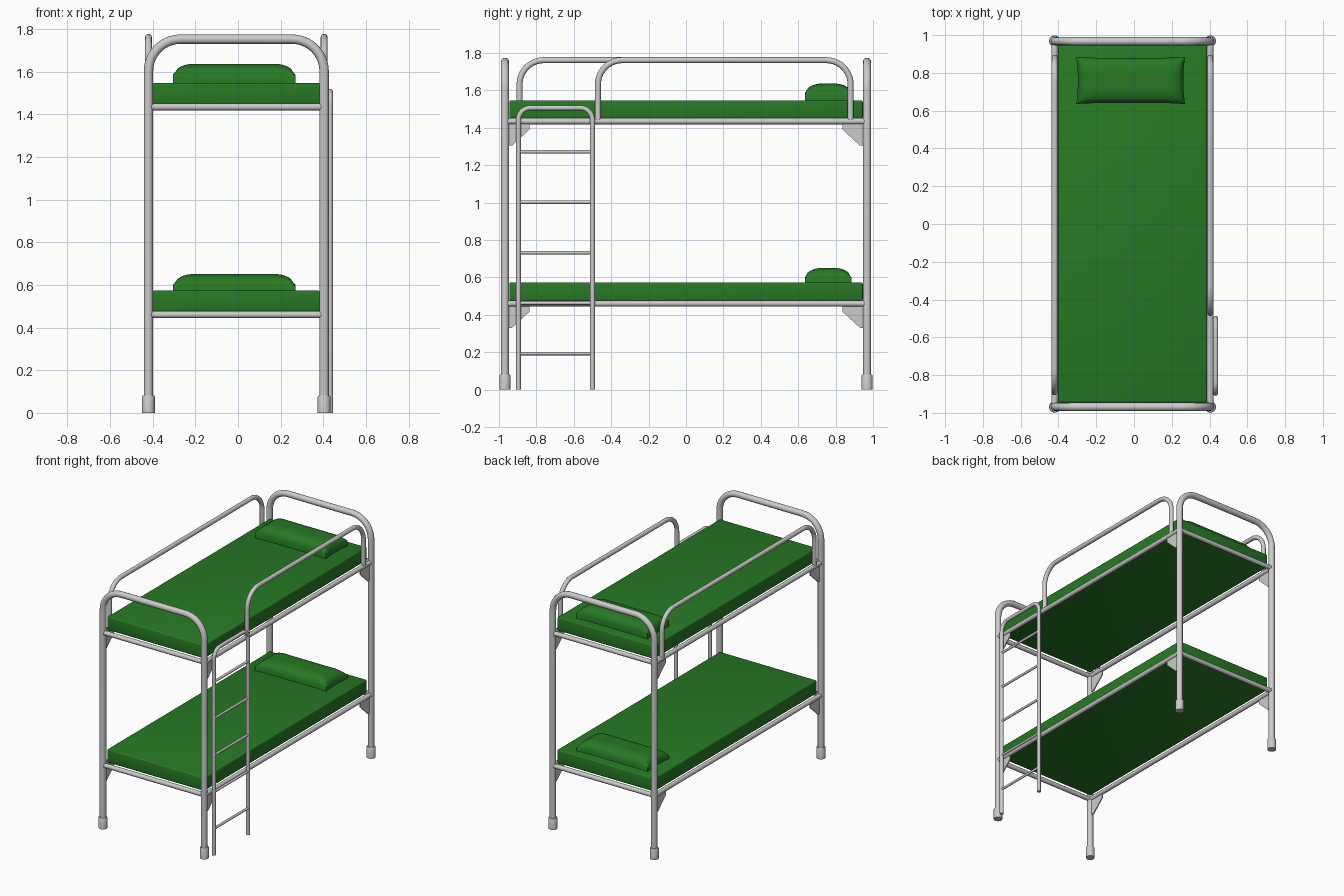
import bpy, bmesh, math
from mathutils import Vector

if "Cube" in bpy.data.objects:
    bpy.data.objects.remove(bpy.data.objects["Cube"])

XL, XR, YP = -0.42, 0.404, 0.968      # post centres
CX = (XL + XR) / 2
LEVELS = {"upper": 1.435, "lower": 0.461}

green = bpy.data.materials.new("green_fabric")
green.diffuse_color = (0.02, 0.19, 0.018, 1)
green.use_nodes = True
green.node_tree.nodes["Principled BSDF"].inputs["Base Color"].default_value = green.diffuse_color


def finish(name, mesh, mat=None, angle=40):
    ob = bpy.data.objects.new(name, mesh)
    bpy.context.collection.objects.link(ob)
    if mat:
        mesh.materials.append(mat)
    bpy.ops.object.select_all(action='DESELECT')
    ob.select_set(True)
    bpy.context.view_layer.objects.active = ob
    bpy.ops.object.shade_smooth_by_angle(angle=math.radians(angle))
    return ob


def tube(name, points, r):
    """Round tube along a path, made with a bevelled curve."""
    cu = bpy.data.curves.new(name, 'CURVE')
    cu.dimensions = '3D'
    cu.bevel_depth, cu.bevel_resolution, cu.use_fill_caps = r, 4, True
    sp = cu.splines.new('POLY')
    sp.points.add(len(points) - 1)
    for p, co in zip(sp.points, points):
        p.co = (*co, 1)
    tmp = bpy.data.objects.new("tmp", cu)
    bpy.context.collection.objects.link(tmp)
    bpy.context.view_layer.update()
    mesh = bpy.data.meshes.new_from_object(
        tmp.evaluated_get(bpy.context.evaluated_depsgraph_get()))
    mesh.materials.clear()
    bpy.data.objects.remove(tmp)
    return finish(name, mesh)


def hoop(name, a, b, z0, z1, rad, r):
    """Upside-down U between ground points a and b with rounded corners."""
    a, b = Vector((*a, 0)), Vector((*b, 0))
    d, up = (b - a).normalized(), Vector((0, 0, 1))
    pts, n = [a + up * z0], 10
    for base, s in ((a, 1), (b, -1)):
        arc = [base + d * s * rad * (1 - math.cos(t)) + up * (z1 - rad + rad * math.sin(t))
               for t in (i * math.pi / 2 / n for i in range(n + 1))]
        pts += arc if s == 1 else arc[::-1]
    return tube(name, pts + [b + up * z0], r)


def foot(name, x, y):
    bm = bmesh.new()
    prof = [(0.030, 0), (0.030, 0.075), (0.027, 0.081), (0.020, 0.081)]
    rings = [[bm.verts.new((x + r * math.cos(t), y + r * math.sin(t), z))
              for t in (k * math.tau / 20 for k in range(20))] for r, z in prof]
    for lo, hi in zip(rings, rings[1:]):
        for k in range(20):
            j = (k + 1) % 20
            bm.faces.new((lo[k], lo[j], hi[j], hi[k]))
    bm.faces.new(rings[0][::-1])
    bm.faces.new(rings[-1])
    mesh = bpy.data.meshes.new(name)
    bm.to_mesh(mesh)
    finish(name, mesh)


def gusset(name, x, sy, z):
    """Thin corner plate under the side rail."""
    bm = bmesh.new()
    prof = [(0.965, z), (0.965, z - 0.13), (0.93, z - 0.13), (0.838, z - 0.045), (0.838, z)]
    f = bm.faces.new([bm.verts.new((x - 0.004, sy * y, zz)) for y, zz in prof])
    ext = bmesh.ops.extrude_face_region(bm, geom=[f])
    bmesh.ops.translate(bm, vec=(0.008, 0, 0),
                        verts=[v for v in ext["geom"] if isinstance(v, bmesh.types.BMVert)])
    bmesh.ops.recalc_face_normals(bm, faces=bm.faces)
    mesh = bpy.data.meshes.new(name)
    bm.to_mesh(mesh)
    finish(name, mesh)


def mattress(name, z0, z1):
    bm = bmesh.new()
    bmesh.ops.create_cube(bm, size=1)
    for v in bm.verts:
        v.co = (CX + v.co.x * 0.79, v.co.y * 1.89, (z0 + z1) / 2 + v.co.z * (z1 - z0))
    bmesh.ops.bevel(bm, geom=bm.edges[:], offset=0.009, segments=3, profile=0.5, affect='EDGES')
    mesh = bpy.data.meshes.new(name)
    bm.to_mesh(mesh)
    finish(name, mesh, green)


def pillow(name, z0):
    hx, hy = 0.288, 0.125
    bm = bmesh.new()
    bmesh.ops.create_grid(bm, x_segments=40, y_segments=20, size=1)
    ext = bmesh.ops.extrude_face_region(bm, geom=bm.faces[:])
    top = {v for v in ext["geom"] if isinstance(v, bmesh.types.BMVert)}

    def puff(d):
        return math.sqrt(1 - (1 - min(max(d, 0) / 0.09, 1)) ** 2)

    for v in bm.verts:
        u, w = v.co.x, v.co.y
        # pinched outline: corners stick out a little
        x = u * (hx - 0.009 * (1 - w * w))
        y = w * (hy - 0.006 * (1 - u ** 4))
        h = 0.042 + 0.05 * puff(hx * (1 - abs(u))) * puff(hy * (1 - abs(w))) if v in top else -0.002
        v.co = (-0.018 + x, 0.76 + y, z0 + h)
    bmesh.ops.recalc_face_normals(bm, faces=bm.faces)
    mesh = bpy.data.meshes.new(name)
    bm.to_mesh(mesh)
    finish(name, mesh, green, 50)


# End frames: posts and head/foot arch in one bent tube
for s, end in ((-1, "front"), (1, "back")):
    hoop(f"{end}_end_frame", (XL, s * YP), (XR, s * YP), 0.02, 1.753, 0.15, 0.022)
    for x, side in ((XL, "left"), (XR, "right")):
        foot(f"{end}_{side}_foot_cap", x, s * YP)

# Bunks: rails, gussets, mattress and pillow
for lvl, z in LEVELS.items():
    for x, side in ((XL, "left"), (XR, "right")):
        tube(f"{lvl}_{side}_rail", [(x, -YP, z), (x, YP, z)], 0.0165)
        for s, end in ((-1, "front"), (1, "back")):
            gusset(f"{lvl}_{side}_{end}_gusset", x, s, z)
    for s, end in ((-1, "front"), (1, "back")):
        tube(f"{lvl}_{end}_cross_rail", [(XL, s * YP, z), (XR, s * YP, z)], 0.0165)
    mattress(f"{lvl}_mattress", z + 0.012, z + 0.112)
    pillow(f"{lvl}_pillow", z + 0.11 - (0.012 if lvl == "lower" else 0))

# Guard rails on the upper bunk
hoop("left_guard_rail", (XL, -0.89), (XL, 0.88), 1.435, 1.762, 0.13, 0.016)
hoop("right_guard_rail", (XR, -0.471), (XR, 0.88), 1.435, 1.762, 0.13, 0.016)

# Ladder
LX, Y0, Y1 = 0.432, -0.896, -0.50
hoop("ladder_frame", (LX, Y0), (LX, Y1), 0.0, 1.507, 0.065, 0.0135)
for i in range(5):
    z = 0.193 + i * 0.2698
    tube(f"ladder_rung_{i + 1}", [(LX, Y0, z), (LX, Y1, z)], 0.009)
